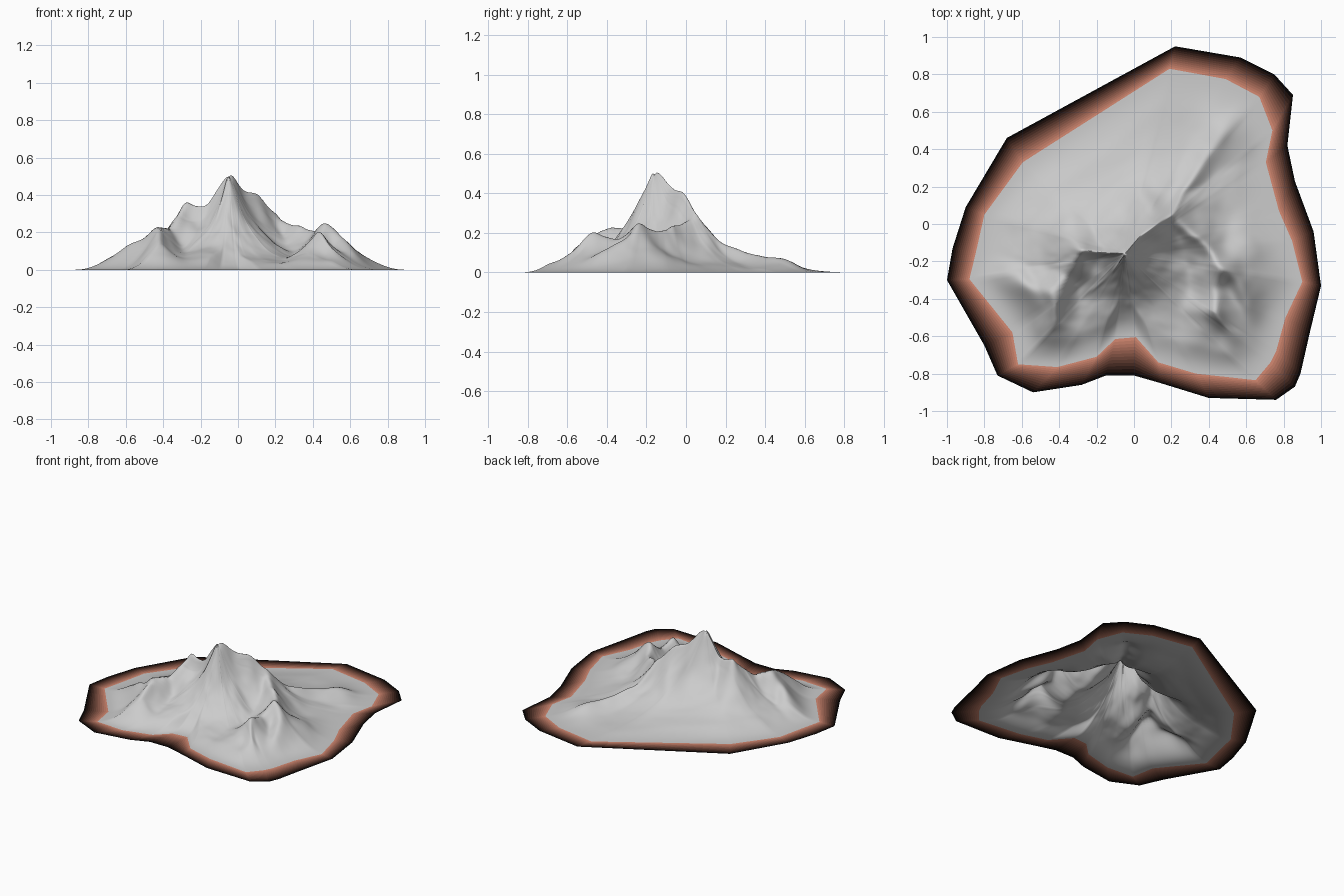
import bpy, bmesh, math
from mathutils import Vector, noise

if "Cube" in bpy.data.objects:
    bpy.data.objects.remove(bpy.data.objects["Cube"])

# Outline of the rim, outer and inner edge
OUTER = [(.22, .95), (.57, .89), (.75, .80), (.85, .69), (.82, .42), (.86, .23),
         (.96, -.04), (1, -.33), (.94, -.58), (.89, -.80), (.86, -.87), (.76, -.94),
         (.40, -.93), (.14, -.85), (0, -.81), (-.15, -.81), (-.28, -.86), (-.54, -.90),
         (-.73, -.81), (-.80, -.65), (-1, -.30), (-.97, -.13), (-.90, .09), (-.68, .46)]
INNER = [(.19, .83), (.49, .775), (.67, .68), (.74, .50), (.705, .33), (.775, .07),
         (.845, -.09), (.90, -.31), (.81, -.50), (.76, -.68), (.73, -.74), (.65, -.835),
         (.33, -.80), (.13, -.74), (.01, -.605), (-.10, -.615), (-.20, -.71), (-.41, -.765),
         (-.62, -.75), (-.65, -.58), (-.88, -.295), (-.845, -.15), (-.80, .05), (-.595, .33)]

# Crest lines of the mountain: x, y, height
RIDGES = [
    [(-.28, -.14, .395), (-.17, -.15, .34), (-.05, -.16, .52), (.04, -.06, .425), (.10, -.01, .42),
     (.22, .05, .31), (.25, .17, .17), (.35, .31, .10), (.47, .48, .08), (.55, .60, .03)],
    [(.22, .05, .31), (.30, -.05, .25), (.40, -.15, .22), (.47, -.23, .275), (.55, -.30, .20),
     (.61, -.44, .11)],
    [(.47, -.23, .275), (.42, -.35, .18), (.44, -.46, .225), (.50, -.57, .12)],
    [(-.28, -.14, .395), (-.37, -.27, .23), (-.43, -.37, .265), (-.52, -.37, .18), (-.61, -.31, .14)],
    [(-.43, -.37, .265), (-.42, -.52, .17), (-.33, -.56, .08)],
    [(-.05, -.16, .52), (-.13, -.27, .26), (-.22, -.36, .15)],
]
SEGMENTS = [(Vector(a), Vector(b)) for r in RIDGES for a, b in zip(r, r[1:])]
CENTRE = Vector((-.05, -.16))


def height(p, edge):
    # Slopes fall away from the nearest crest; noise roughens the flanks
    q = Vector((p.x, p.y, 0))
    warp = noise.noise_vector(q * 7) * .02
    x = p + Vector((warp.x, warp.y)) * min(1, (p - CENTRE).length / .15)
    h = 0
    for a, b in SEGMENTS:
        d = b.xy - a.xy
        t = min(1, max(0, (x - a.xy).dot(d) / d.length_squared))
        z = a.z + (b.z - a.z) * t
        dist = (x - a.xy - d * t).length
        h = max(h, z * math.exp(-dist / (.09 + .21 * z)))
    h += noise.fractal(q * 9, 1, 2, 3) * .12 * h * (1 - h)
    # Hollow in front of the summit
    h *= 1 - .35 * math.exp(-((p.x - .05) ** 2 + (p.y + .50) ** 2) / .03)
    s = min(1, edge / .22)
    return max(0, h) * s * s * (3 - 2 * s)


def make_object(name, bm):
    bmesh.ops.recalc_face_normals(bm, faces=bm.faces)
    if sum(f.normal.z for f in bm.faces) < 0:
        bmesh.ops.reverse_faces(bm, faces=bm.faces)
    me = bpy.data.meshes.new(name)
    bm.to_mesh(me)
    bm.free()
    ob = bpy.data.objects.new(name, me)
    bpy.context.collection.objects.link(ob)
    return ob


def bridge(bm, a, b, mat=0):
    n = len(a)
    for i in range(n):
        f = bm.faces.new((a[i], b[i], b[(i - 1) % n], a[(i - 1) % n]))
        f.material_index = mat


# Mountain: rings shrinking from the inner outline to the summit
SUB, RINGS = 10, 64
edge_pts = [Vector(a).lerp(Vector(b), k / SUB)
            for a, b in zip(INNER, INNER[1:] + INNER[:1]) for k in range(SUB)]
bm = bmesh.new()
prev = None
for j in range(RINGS):
    t = 1 - j / RINGS
    ring = []
    for e in edge_pts:
        p = CENTRE.lerp(e, t)
        ring.append(bm.verts.new((p.x, p.y, height(p, (1 - t) * (e - CENTRE).length))))
    if prev:
        bridge(bm, prev, ring)
    prev = ring
top = bm.verts.new((*CENTRE, height(CENTRE, 1)))
for i in range(len(prev)):
    bm.faces.new((prev[i], top, prev[i - 1]))
# Weather the crests
inner_verts = [v for v in bm.verts if not v.is_boundary]
for _ in range(6):
    bmesh.ops.smooth_vert(bm, verts=inner_verts, factor=.5, use_axis_z=True)
mountain = make_object("mountain", bm)
bpy.context.view_layer.objects.active = mountain
mountain.select_set(True)
bpy.ops.object.shade_smooth_by_angle(angle=math.radians(60))

# Flat rim: bands fading from black to terracotta
BANDS = 12
bm = bmesh.new()
prev = None
for j in range(BANDS + 1):
    ring = [bm.verts.new((*Vector(o).lerp(Vector(i), j / BANDS), 0)) for o, i in zip(OUTER, INNER)]
    if prev:
        bridge(bm, prev, ring, j - 1)
    prev = ring
rim = make_object("shore_rim", bm)
for j in range(BANDS):
    k = ((j + .5) / BANDS) ** 2
    m = bpy.data.materials.new(f"rim_shade_{j}")
    m.diffuse_color = (.72 * k, .27 * k, .18 * k, 1)
    m.use_nodes = True
    m.node_tree.nodes["Principled BSDF"].inputs["Base Color"].default_value = m.diffuse_color
    rim.data.materials.append(m)
